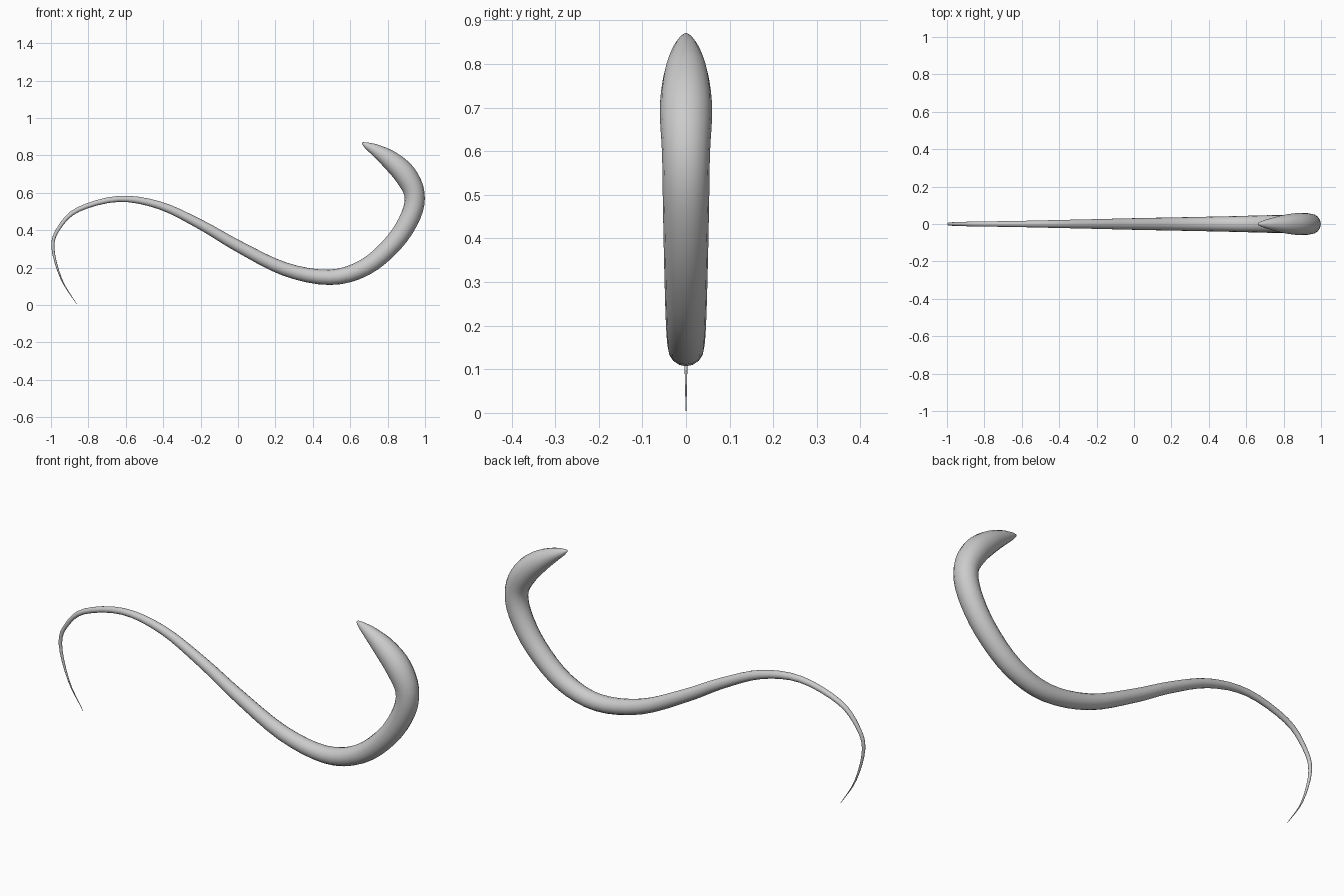
import bpy, bmesh, math
from mathutils import Vector

if "Cube" in bpy.data.objects:
    bpy.data.objects.remove(bpy.data.objects["Cube"])

# Spine from tail tip to pointed head: (x, z, radius)
SPINE = [
    (-0.863, 0.005, 0.001), (-0.945, 0.14, 0.004), (-0.99, 0.31, 0.008),
    (-0.955, 0.415, 0.010), (-0.855, 0.51, 0.013), (-0.64, 0.567, 0.016),
    (-0.42, 0.533, 0.021), (-0.2, 0.43, 0.026), (0.0, 0.315, 0.031),
    (0.25, 0.192, 0.036), (0.49, 0.148, 0.041), (0.68, 0.202, 0.046),
    (0.835, 0.335, 0.050), (0.925, 0.48, 0.053), (0.943, 0.595, 0.055),
    (0.895, 0.695, 0.060), (0.82, 0.770, 0.052), (0.745, 0.822, 0.035),
    (0.69, 0.852, 0.018), (0.664, 0.866, 0.005),
]
SIDES, STEPS = 16, 4


def catmull(p0, p1, p2, p3, t):
    return 0.5 * (2 * p1 + (p2 - p0) * t + (2 * p0 - 5 * p1 + 4 * p2 - p3) * t ** 2
                  + (3 * p1 - p0 - 3 * p2 + p3) * t ** 3)


# Smoothly resample the spine, radius included
pts = [Vector(p) for p in SPINE]
ext = [2 * pts[0] - pts[1]] + pts + [2 * pts[-1] - pts[-2]]
path = [catmull(*ext[i:i + 4], s / STEPS) for i in range(len(pts) - 1) for s in range(STEPS)]
path.append(pts[-1])

# Sweep round rings along the spine
bm = bmesh.new()
rings = []
for i, p in enumerate(path):
    d = path[min(i + 1, len(path) - 1)] - path[max(i - 1, 0)]
    tangent = Vector((d.x, 0, d.y)).normalized()
    side = Vector((0, 1, 0))
    normal = side.cross(tangent)
    centre, r = Vector((p.x, 0, p.y)), max(p.z, 0.001)
    rings.append([bm.verts.new(centre + r * (math.cos(a) * side + math.sin(a) * normal))
                  for a in (2 * math.pi * k / SIDES for k in range(SIDES))])
for a, b in zip(rings, rings[1:]):
    for k in range(SIDES):
        n = (k + 1) % SIDES
        bm.faces.new((a[k], a[n], b[n], b[k]))
bm.faces.new(rings[0])
bm.faces.new(rings[-1])
bmesh.ops.recalc_face_normals(bm, faces=bm.faces[:])
for f in bm.faces:
    f.smooth = True

mesh = bpy.data.meshes.new("curved_body")
bm.to_mesh(mesh)
bm.free()
body = bpy.data.objects.new("curved_body", mesh)
bpy.context.collection.objects.link(body)
